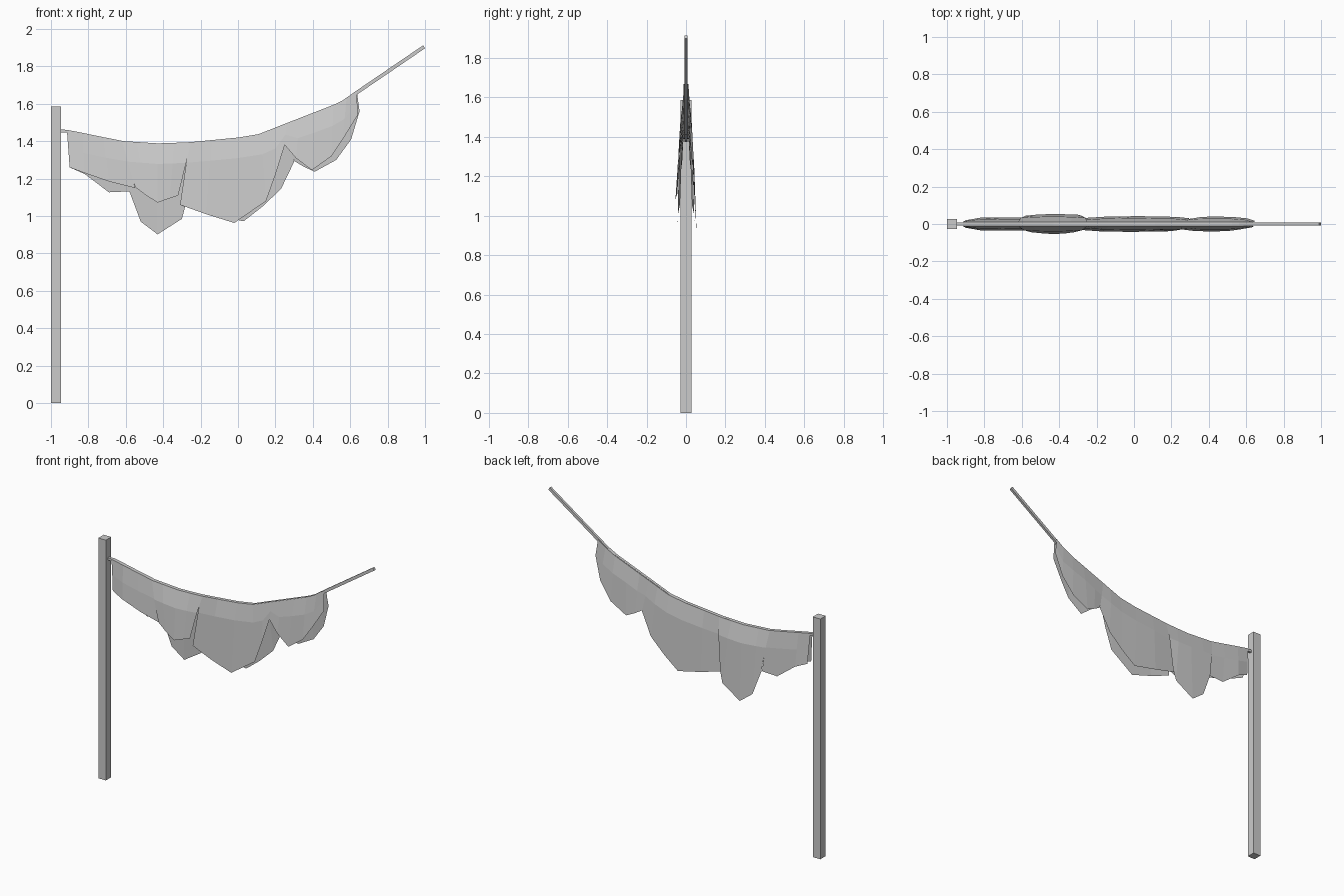
import bpy, bmesh

# Line of the rope, as (x, z)
ROPE = [(-0.955, 1.455), (-0.91, 1.453), (-0.62, 1.393), (-0.42, 1.38), (-0.25, 1.387),
        (0.09, 1.42), (0.25, 1.483), (0.55, 1.6), (0.635, 1.66), (0.995, 1.905)]


def rope_z(x):
    for (x0, z0), (x1, z1) in zip(ROPE, ROPE[1:]):
        if x <= x1:
            return z0 + (z1 - z0) * (x - x0) / (x1 - x0)
    return ROPE[-1][1]


def mesh_object(name, bm):
    mesh = bpy.data.meshes.new(name)
    bm.to_mesh(mesh)
    bm.free()
    obj = bpy.data.objects.new(name, mesh)
    bpy.context.collection.objects.link(obj)
    return obj


# Cloth draped over the rope. Each column: top x, front hem x z, back hem x z, half depth
def cloth(name, columns):
    bm = bmesh.new()
    grid = []
    for tx, fx, fz, bx, bz, d in columns:
        tz = rope_z(tx) + 0.008

        def at(hx, hz, t, y):
            return bm.verts.new((tx + (hx - tx) * t, y, tz + (hz - tz) * t))
        tf = min(0.5, 0.11 / (tz - fz))
        tb = min(0.5, 0.11 / (tz - bz))
        grid.append([at(bx, bz, 1, d), at(bx, bz, tb, d * 0.75), at(bx, bz, 0, 0.012),
                     at(fx, fz, 0, -0.012), at(fx, fz, tf, -d * 0.75), at(fx, fz, 1, -d)])
    for a, b in zip(grid, grid[1:]):
        for i in range(5):
            bm.faces.new((a[i], a[i + 1], b[i + 1], b[i]))
    bmesh.ops.recalc_face_normals(bm, faces=bm.faces)
    return mesh_object(name, bm)


# Post
bm = bmesh.new()
bmesh.ops.create_cube(bm, size=1)
bmesh.ops.scale(bm, vec=(0.055, 0.056, 1.585), verts=bm.verts)
bmesh.ops.translate(bm, vec=(-0.9725, 0, 0.7925), verts=bm.verts)
mesh_object("post", bm)

# Rope, square in section
bm = bmesh.new()
rings = []
for x, z in ROPE:
    rings.append([bm.verts.new((x + dx, y, z + dz)) for dx, y, dz in
                  ((0.005, -0.008, -0.008), (0.005, 0.008, -0.008),
                   (-0.005, 0.008, 0.008), (-0.005, -0.008, 0.008))])
for a, b in zip(rings, rings[1:]):
    for i in range(4):
        j = (i + 1) % 4
        bm.faces.new((a[i], a[j], b[j], b[i]))
bm.faces.new(rings[0])
bm.faces.new(rings[-1])
bmesh.ops.recalc_face_normals(bm, faces=bm.faces)
mesh_object("rope", bm)

# Four hanging cloths, left to right
cloth("cloth_end_left", [
    (-0.915, -0.90, 1.26, -0.90, 1.26, 0.02),
    (-0.83, -0.82, 1.23, -0.82, 1.225, 0.034),
    (-0.72, -0.69, 1.185, -0.69, 1.127, 0.036),
    (-0.61, -0.55, 1.15, -0.58, 1.132, 0.036)])
cloth("cloth_narrow", [
    (-0.62, -0.55, 1.155, -0.58, 1.13, 0.044),
    (-0.54, -0.49, 1.11, -0.52, 0.97, 0.05),
    (-0.43, -0.43, 1.072, -0.43, 0.902, 0.054),
    (-0.34, -0.365, 1.095, -0.30, 0.985, 0.05),
    (-0.25, -0.32, 1.11, -0.28, 1.06, 0.044)])
cloth("cloth_wide", [
    (-0.26, -0.31, 1.06, -0.30, 1.055, 0.03),
    (-0.14, -0.17, 1.01, -0.14, 1.01, 0.04),
    (0.0, -0.02, 0.963, 0.03, 0.972, 0.042),
    (0.12, 0.15, 1.08, 0.13, 1.05, 0.04),
    (0.20, 0.20, 1.22, 0.23, 1.145, 0.038),
    (0.26, 0.25, 1.38, 0.30, 1.29, 0.03)])
cloth("cloth_end_right", [
    (0.25, 0.25, 1.38, 0.30, 1.295, 0.028),
    (0.33, 0.31, 1.31, 0.35, 1.265, 0.036),
    (0.42, 0.395, 1.245, 0.41, 1.237, 0.04),
    (0.51, 0.50, 1.32, 0.525, 1.30, 0.038),
    (0.58, 0.56, 1.41, 0.605, 1.41, 0.03),
    (0.635, 0.64, 1.54, 0.65, 1.56, 0.016)])
